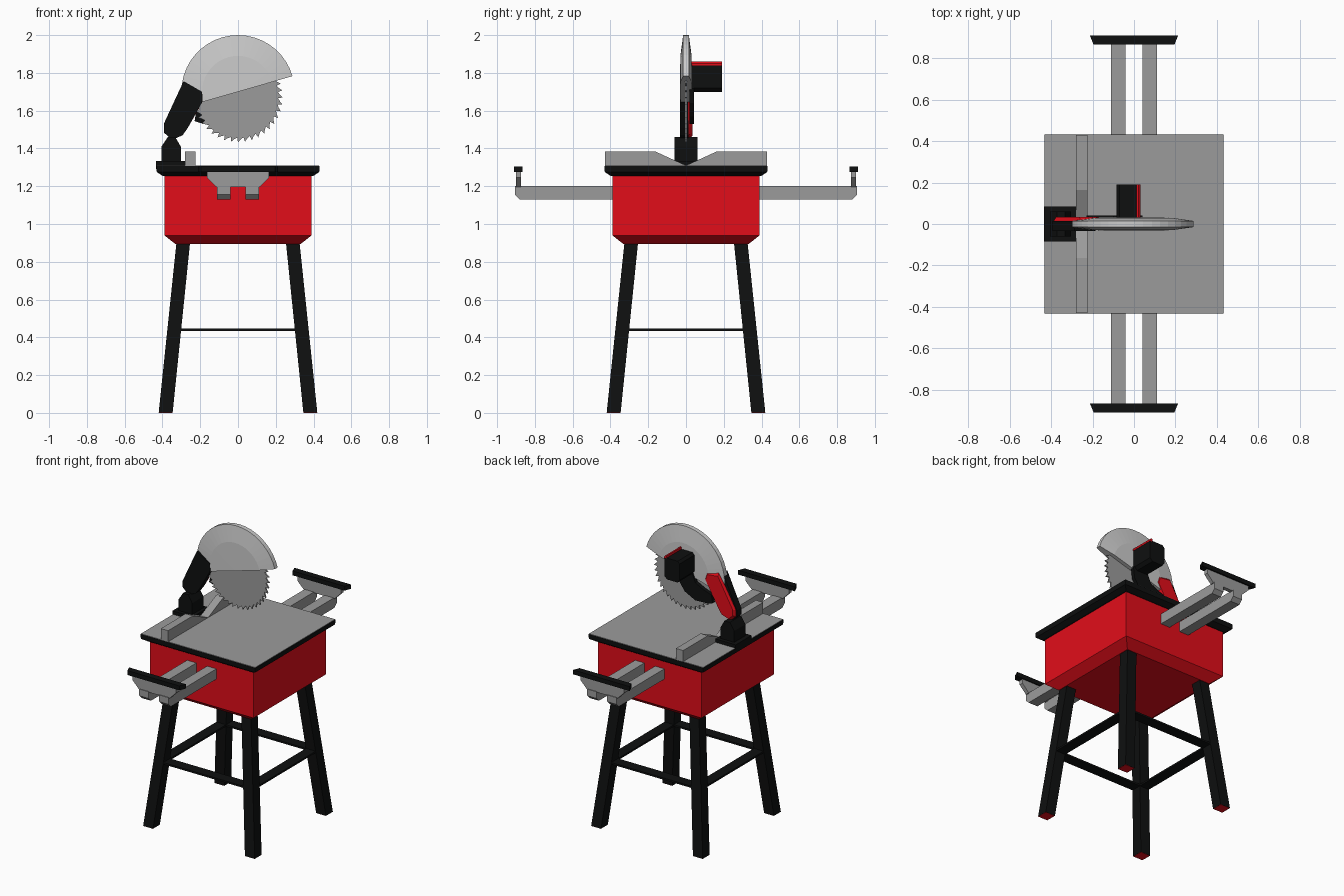
import bpy, bmesh
from math import sin, cos, pi, radians

if "Cube" in bpy.data.objects:
    bpy.data.objects.remove(bpy.data.objects["Cube"])


def material(name, rgb):
    m = bpy.data.materials.new(name)
    m.diffuse_color = (*rgb, 1)
    m.use_nodes = True
    m.node_tree.nodes["Principled BSDF"].inputs["Base Color"].default_value = m.diffuse_color
    return m


RED = material("red_paint", (0.76, 0.004, 0.01))
BLACK = material("black_paint", (0.0045, 0.005, 0.005))
STEEL = material("steel", (0.33, 0.33, 0.33))


def finish(name, bm, mat):
    bmesh.ops.recalc_face_normals(bm, faces=bm.faces)
    me = bpy.data.meshes.new(name)
    bm.to_mesh(me)
    bm.free()
    ob = bpy.data.objects.new(name, me)
    bpy.context.collection.objects.link(ob)
    if mat:
        me.materials.append(mat)
    return ob


def skin(name, rings, mat=None):
    """Skin closed loops of points, capping both ends."""
    bm = bmesh.new()
    loops = [[bm.verts.new(p) for p in r] for r in rings]
    n = len(loops[0])
    for a, b in zip(loops, loops[1:]):
        for i in range(n):
            j = (i + 1) % n
            bm.faces.new((a[i], a[j], b[j], b[i]))
    bm.faces.new(loops[0])
    bm.faces.new(loops[-1])
    return finish(name, bm, mat)


def stack(name, levels, mat=None):
    """Rectangular sections (cx, cy, half_x, half_y, z) stacked upwards."""
    corners = ((-1, -1), (1, -1), (1, 1), (-1, 1))
    return skin(name, [[(cx + sx * hx, cy + sy * hy, z) for sx, sy in corners]
                       for cx, cy, hx, hy, z in levels], mat)


def prism_y(name, pts, y0, y1, mat=None):
    return skin(name, [[(x, y, z) for x, z in pts] for y in (y0, y1)], mat)


def prism_x(name, pts, x0, x1, mat=None):
    return skin(name, [[(x, y, z) for y, z in pts] for x in (x0, x1)], mat)


def shrink(pts, f):
    cx = sum(p[0] for p in pts) / len(pts)
    cz = sum(p[1] for p in pts) / len(pts)
    return [(cx + (x - cx) * f, cz + (z - cz) * f) for x, z in pts]


# Cabinet with tapered underside
stack("cabinet", [(0, 0, .33, .33, .893), (0, 0, .39, .39, .94), (0, 0, .39, .39, 1.26)], RED)

# Table: black rim, grey top plate
stack("table_rim", [(0, 0, .40, .40, 1.255), (0, 0, .43, .43, 1.275), (0, 0, .432, .432, 1.307)], BLACK)
stack("table_plate", [(0, 0, .43, .43, 1.304), (0, 0, .43, .43, 1.31)], STEEL)

# Splayed legs with red feet
for sx in (-1, 1):
    for sy in (-1, 1):
        stack("leg", [(.383 * sx, .383 * sy, .037, .037, .001),
                      (.29 * sx, .29 * sy, .036, .036, .9)], BLACK)
        stack("foot", [(.383 * sx, .383 * sy, .036, .036, 0),
                       (.383 * sx, .383 * sy, .036, .036, .004)], RED)

# Flat stretchers between the legs
for s in (-1, 1):
    stack("stretcher_across", [(0, .337 * s, .31, .036, z) for z in (.434, .446)], BLACK)
    stack("stretcher_side", [(.337 * s, 0, .036, .31, z) for z in (.434, .446)], BLACK)

# Extension rails, end brackets and support bars
bracket = [(-.165, 1.275), (-.165, 1.245), (-.115, 1.195), (.115, 1.195), (.165, 1.245), (.165, 1.275)]
for s in (-1, 1):
    for x in (-.075, .075):
        prism_x("extension_rail", [(s * y, z) for y, z in
                ((.38, 1.13), (.88, 1.13), (.905, 1.155), (.905, 1.2), (.38, 1.2))],
                x - .035, x + .035, STEEL)
    prism_y("rail_bracket", bracket, s * .873, s * .9, STEEL)
    y = s * .888
    skin("support_bar", [[(-.195, y - .022, z), (.195, y - .022, z),
                          (.213, y + .022, z), (-.213, y + .022, z)] for z in (1.275, 1.305)], BLACK)

# Fence with a V notch in the middle
prism_x("fence", [(-.43, 1.305), (-.43, 1.385), (-.165, 1.385), (-.005, 1.312),
                  (.005, 1.312), (.165, 1.385), (.43, 1.385), (.43, 1.305)], -.28, -.225, STEEL)

# Pivot base and post
stack("pivot_base", [(-.357, 0, .077, .085, 1.29), (-.357, 0, .077, .085, 1.333)], BLACK)
prism_y("pivot_post", [(-.405, 1.33), (-.405, 1.41), (-.372, 1.46), (-.332, 1.46),
                       (-.303, 1.41), (-.303, 1.33)], -.06, .06, BLACK)

# Arm with red cover on the back side
arm = [(-.288, 1.756), (-.19, 1.70), (-.187, 1.65), (-.265, 1.51), (-.293, 1.47),
       (-.35, 1.445), (-.393, 1.485), (-.393, 1.53)]
prism_y("arm", arm, -.033, .014, BLACK)
cover = [(-.26, 1.755), (-.17, 1.745), (-.155, 1.70), (-.265, 1.51), (-.293, 1.47),
         (-.35, 1.45), (-.388, 1.485), (-.388, 1.53)]
skin("arm_cover", [[(x, y, z) for x, z in shrink(cover, f)] for f, y in
                   ((.99, .01), (.97, .02), (.88, .034))], RED)

# Curved bracket carrying the motor
prism_y("motor_bracket", [(.04, 1.72), (-.07, 1.72), (-.10, 1.65), (-.16, 1.62), (-.22, 1.60),
                          (-.23, 1.545), (-.2, 1.535), (-.1, 1.53), (-.02, 1.57), (.03, 1.64)],
        .018, .042, BLACK)

# Motor body with red strip along its upper edge
prism_y("motor", [(-.085, 1.72), (-.07, 1.70), (.01, 1.70), (.03, 1.72), (.03, 1.842),
                  (.012, 1.845), (-.07, 1.845), (-.085, 1.83)], .025, .19, BLACK)
prism_y("motor_strip", [(.012, 1.84), (.012, 1.86), (.022, 1.86), (.032, 1.85), (.032, 1.838)],
        .025, .19, RED)

# Saw blade with hooked teeth
TEETH = 40
blade = []
for i in range(TEETH):
    a = -2 * pi * i / TEETH
    for r, d in ((.238, 0), (.213, -.02), (.222, -.09)):
        blade.append((r * cos(a + d), 1.67 + r * sin(a + d)))
prism_y("saw_blade", blade, -.005, .005, STEEL)

# Lens shaped half-round blade guard
section = [(0, -.032), (.19, -.03), (.3, -.015), (.3, .015), (.19, .03), (0, .032)]
bm = bmesh.new()
SEG = 22
rows = []
for i in range(SEG + 1):
    a = radians(16 + 180 * i / SEG)
    rows.append([bm.verts.new((r * cos(a), y, 1.7 + r * sin(a))) for r, y in section])
for p, q in zip(rows, rows[1:]):
    for k in range(len(section) - 1):
        bm.faces.new((p[k], p[k + 1], q[k + 1], q[k]))
bm.faces.new(rows[0])
bm.faces.new(rows[-1])
bmesh.ops.remove_doubles(bm, verts=bm.verts, dist=1e-4)
finish("blade_guard", bm, None)
